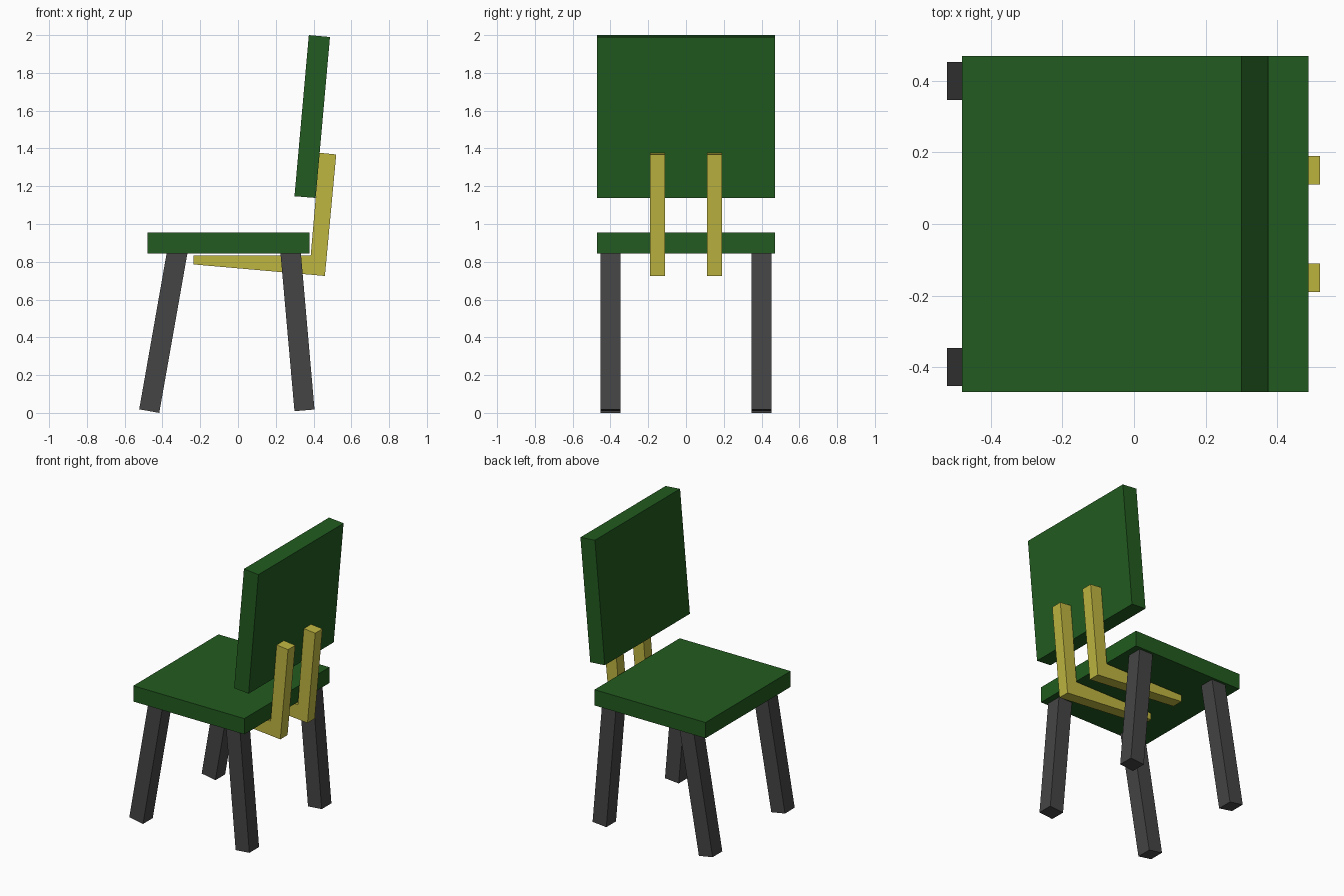
import bpy, bmesh

if "Cube" in bpy.data.objects:
    bpy.data.objects.remove(bpy.data.objects["Cube"])


def material(name, rgb):
    mat = bpy.data.materials.new(name)
    mat.diffuse_color = (*rgb, 1)
    mat.use_nodes = True
    mat.node_tree.nodes["Principled BSDF"].inputs["Base Color"].default_value = mat.diffuse_color
    return mat


GREEN = material("green_panel", (0.016, 0.105, 0.014))
YELLOW = material("yellow_bracket", (0.52, 0.47, 0.052))
DARK = material("dark_leg", (0.06, 0.06, 0.06))


def slab(name, profile, y0, y1, mat):
    """Extrude a side (x, z) profile from y0 to y1."""
    bm = bmesh.new()
    face = bm.faces.new([bm.verts.new((x, y0, z)) for x, z in profile])
    ext = bmesh.ops.extrude_face_region(bm, geom=[face])
    moved = [v for v in ext["geom"] if isinstance(v, bmesh.types.BMVert)]
    bmesh.ops.translate(bm, verts=moved, vec=(0, y1 - y0, 0))
    bmesh.ops.recalc_face_normals(bm, faces=bm.faces)
    mesh = bpy.data.meshes.new(name)
    bm.to_mesh(mesh)
    bm.free()
    mesh.materials.append(mat)
    obj = bpy.data.objects.new(name, mesh)
    bpy.context.collection.objects.link(obj)
    return obj


# Seat and leaning backrest
slab("seat", [(-0.48, 0.845), (0.378, 0.845), (0.378, 0.955), (-0.48, 0.955)],
     -0.47, 0.47, GREEN)
slab("backrest", [(0.299, 1.147), (0.411, 1.138), (0.487, 1.99), (0.375, 2.0)],
     -0.47, 0.47, GREEN)

# Splayed legs and L-shaped brackets, one on each side
front_leg = [(-0.523, 0.019), (-0.417, 0.0), (-0.266, 0.855), (-0.376, 0.855)]
rear_leg = [(0.299, 0.009), (0.405, 0.018), (0.332, 0.855), (0.224, 0.855)]
bracket = [(-0.235, 0.786), (0.46, 0.725), (0.52, 1.368), (0.432, 1.377),
           (0.385, 0.833), (-0.235, 0.833)]
for side, s in (("right", -1), ("left", 1)):
    slab(f"front_leg_{side}", front_leg, s * 0.346, s * 0.453, DARK)
    slab(f"rear_leg_{side}", rear_leg, s * 0.346, s * 0.453, DARK)
    slab(f"back_bracket_{side}", bracket, s * 0.11, s * 0.19, YELLOW)
